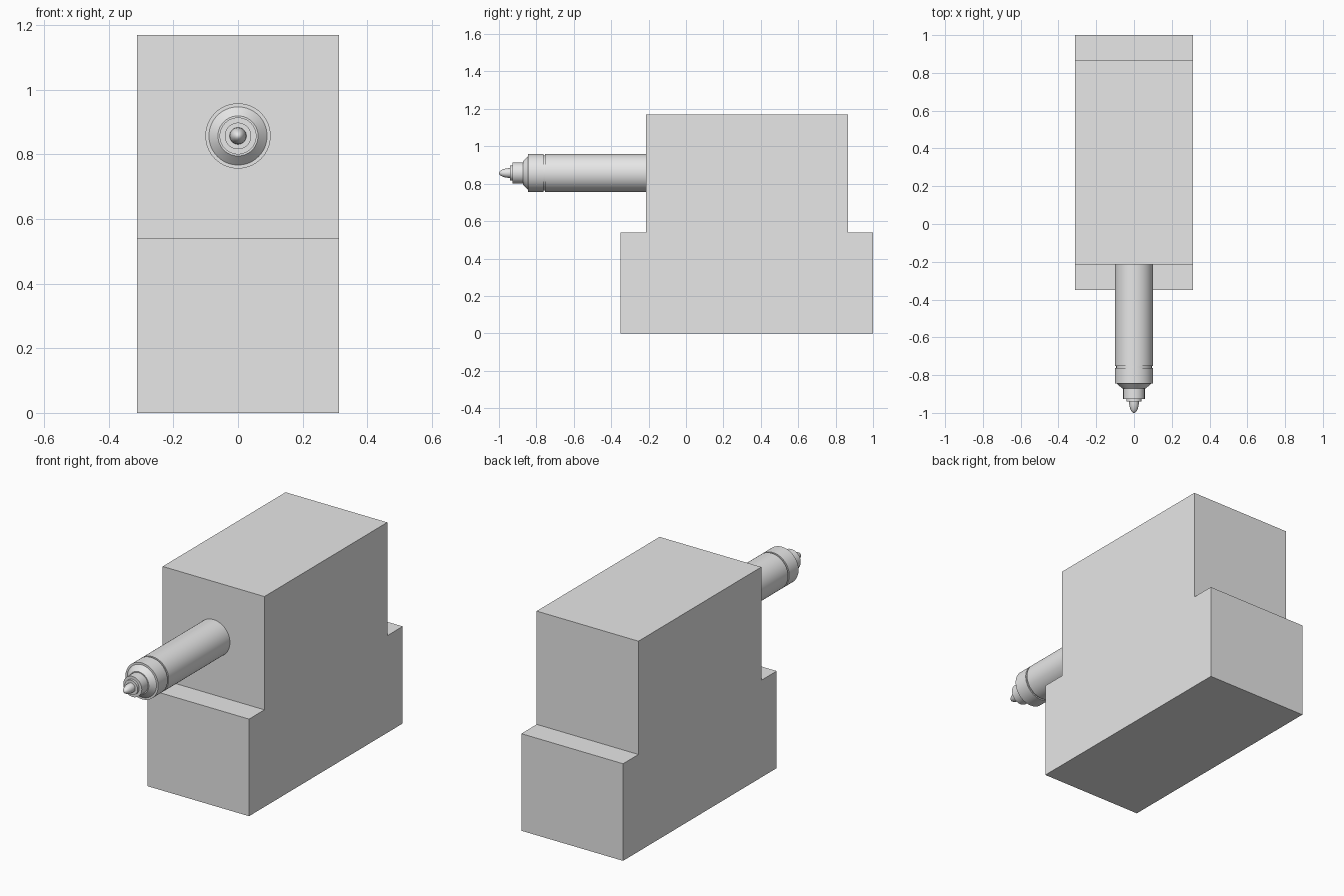
import bpy, bmesh, math
from mathutils import Matrix, Vector

cube = bpy.data.objects.get("Cube")
if cube:
    bpy.data.objects.remove(cube, do_unlink=True)

grey = bpy.data.materials.new("light grey")
grey.use_nodes = True
grey.diffuse_color = (0.8, 0.8, 0.8, 1)
grey.node_tree.nodes["Principled BSDF"].inputs["Base Color"].default_value = (0.8, 0.8, 0.8, 1)


def finish(name, bm):
    bmesh.ops.recalc_face_normals(bm, faces=bm.faces)
    mesh = bpy.data.meshes.new(name)
    bm.to_mesh(mesh)
    bm.free()
    mesh.materials.append(grey)
    obj = bpy.data.objects.new(name, mesh)
    bpy.context.collection.objects.link(obj)
    return obj


def extrude_x(name, profile, half):
    """Extrude a (y, z) outline across the width."""
    bm = bmesh.new()
    face = bm.faces.new([bm.verts.new((-half, y, z)) for y, z in profile])
    out = bmesh.ops.extrude_face_region(bm, geom=[face])
    verts = [g for g in out["geom"] if isinstance(g, bmesh.types.BMVert)]
    bmesh.ops.translate(bm, verts=verts, vec=(2 * half, 0, 0))
    return finish(name, bm)


def lathe_y(name, profile, height, steps=64):
    """Spin a (y, radius) outline about a lengthwise axis."""
    bm = bmesh.new()
    verts = [bm.verts.new((r, y, height)) for y, r in profile]
    edges = [bm.edges.new(pair) for pair in zip(verts, verts[1:])]
    bmesh.ops.spin(bm, geom=verts + edges, cent=(0, 0, height), axis=(0, 1, 0),
                   angle=math.tau, steps=steps, use_duplicate=False)
    bmesh.ops.remove_doubles(bm, verts=bm.verts, dist=0.0001)
    obj = finish(name, bm)
    bpy.ops.object.select_all(action="DESELECT")
    obj.select_set(True)
    bpy.context.view_layer.objects.active = obj
    bpy.ops.object.shade_smooth_by_angle(angle=math.radians(25))
    return obj


# Stepped housing, wider at the foot
front, back, top, shoulder, step = -0.35, 1.0, 1.17, 0.54, 0.135
extrude_x("stepped_housing", [
    (front, 0), (back, 0), (back, shoulder), (back - step, shoulder),
    (back - step, top), (front + step, top), (front + step, shoulder),
    (front, shoulder)], 0.313)

# Barrel with a thin groove and a chamfered, stepped nose
axis = 0.857
barrel = [(-0.215, 0), (-0.215, 0.101), (-0.753, 0.101), (-0.753, 0.094),
          (-0.763, 0.094), (-0.763, 0.101), (-0.845, 0.101), (-0.845, 0.09),
          (-0.872, 0.062), (-0.872, 0.057), (-0.927, 0.057), (-0.927, 0.041),
          (-0.94, 0.041), (-0.94, 0)]
lathe_y("barrel", barrel, axis)

# Rounded bullet tip
tip_r, tip_start, tip_len = 0.026, -0.94, 0.06
arc = [i / 10 * math.pi / 2 for i in range(11)]
tip = [(tip_start, 0)] + [(tip_start - tip_len * math.sin(a), tip_r * math.cos(a)) for a in arc]
lathe_y("tip", tip, axis, 32)
